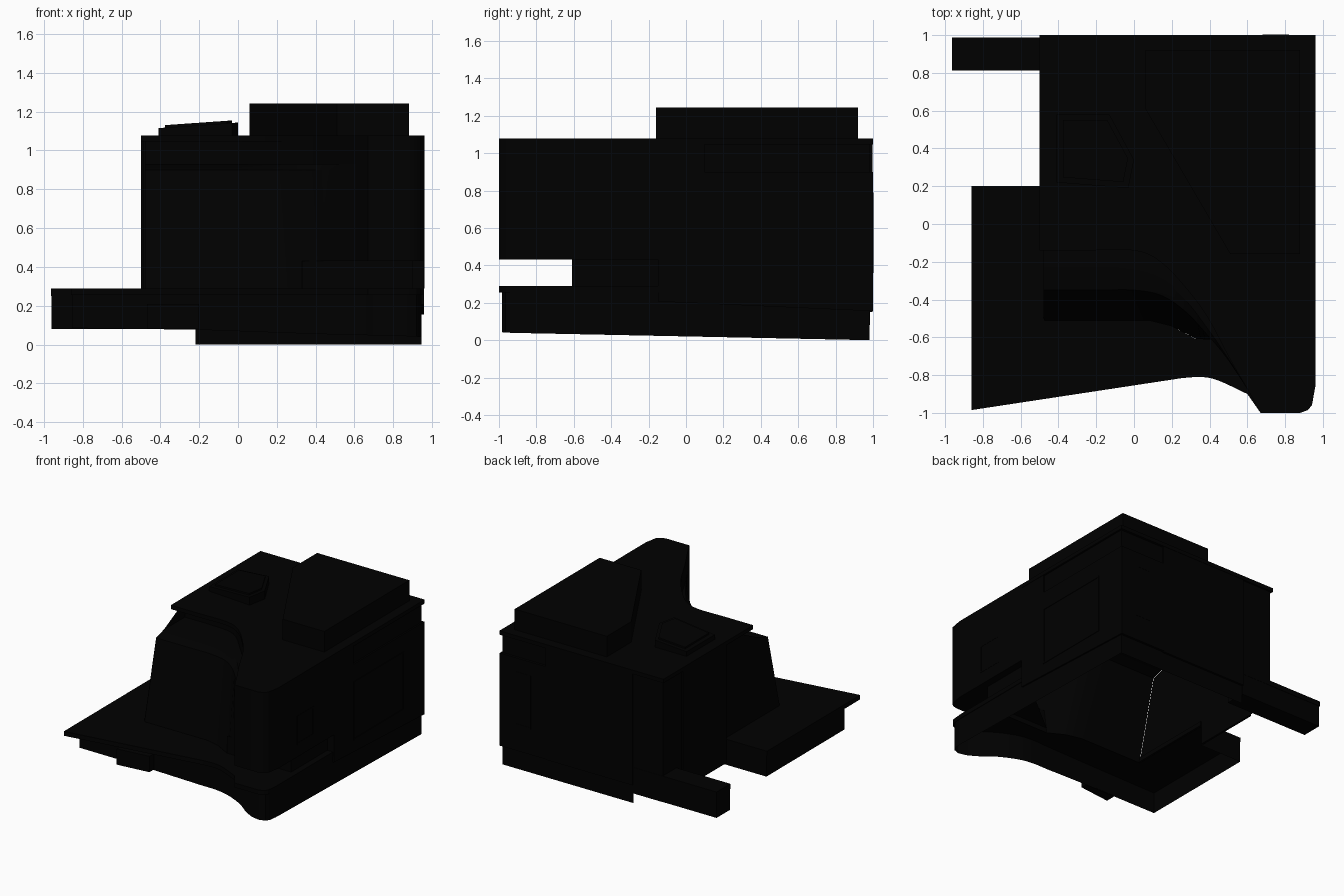
import bpy, bmesh
from mathutils import Vector

if "Cube" in bpy.data.objects:
    bpy.data.objects.remove(bpy.data.objects["Cube"])

dark = bpy.data.materials.new("dark_plaster")
dark.diffuse_color = (0.0, 0.0, 0.0, 1)
dark.use_nodes = True
dark.node_tree.nodes["Principled BSDF"].inputs["Base Color"].default_value = dark.diffuse_color


def at(pts, z):
    """Lift plan points to 3D at a height or height function."""
    return [(x, y, z(x, y) if callable(z) else z) for x, y in pts]


def loft(name, rings, closed=False, caps=False, smooth=False):
    """Skin equal-length rings of 3D points; a single ring becomes a flat face."""
    bm = bmesh.new()
    vs = [[bm.verts.new(p) for p in r] for r in rings]
    n = len(rings[0])
    for a, b in zip(vs, vs[1:]):
        for i in range(n if closed else n - 1):
            j = (i + 1) % n
            bm.faces.new((a[i], a[j], b[j], b[i]))
    ends = []
    if caps:
        ends.append(bm.faces.new(vs[-1]))
        if len(vs) > 1:
            ends.append(bm.faces.new(vs[0][::-1]))
        bmesh.ops.triangulate(bm, faces=ends)
    if len(vs) > 1:
        bmesh.ops.recalc_face_normals(bm, faces=bm.faces[:])
    me = bpy.data.meshes.new(name)
    bm.to_mesh(me)
    bm.free()
    me.materials.append(dark)
    ob = bpy.data.objects.new(name, me)
    bpy.context.collection.objects.link(ob)
    if smooth:
        bpy.ops.object.select_all(action='DESELECT')
        ob.select_set(True)
        bpy.context.view_layer.objects.active = ob
        bpy.ops.object.shade_smooth_by_angle(angle=0.5)
    return ob


def wall(name, pts, z0, z1):
    return loft(name, [at(pts, z0), at(pts, z1)], smooth=True)


def prism(name, pts, z0, z1):
    return loft(name, [at(pts, z0), at(pts, z1)], True, True)


def box(name, x0, x1, y0, y1, z0, z1):
    return prism(name, [(x0, y0), (x1, y0), (x1, y1), (x0, y1)], z0, z1)


def curve(pts, n=4, straight=False):
    """Catmull-Rom (or straight) refinement of a plan polyline."""
    v = [Vector(p) for p in pts]
    v = [2 * v[0] - v[1]] + v + [2 * v[-1] - v[-2]]
    out = []
    for a, b, c, d in zip(v, v[1:], v[2:], v[3:]):
        for k in range(n):
            t = k / n
            p = b.lerp(c, t) if straight else .5 * (
                2 * b + (c - a) * t + (2 * a - 5 * b + 4 * c - d) * t * t + (3 * b - a - 3 * c + d) * t ** 3)
            out.append(tuple(p))
    return out + [tuple(pts[-1])]


# Curves shared by the swept front wall, balcony and roof
foot = [(-.48, -.51), (-.2, -.51), (.08, -.51), (.2, -.54), (.33, -.609), (.42, -.612), (.5, -.72), (.61, -.89)]
sill = [(-.48, -.35), (-.2, -.35), (0, -.35), (.15, -.38), (.28, -.47), (.39, -.59), (.49, -.71), (.61, -.89)]
step = [(-.48, -.25), (-.2, -.25), (0, -.25), (.14, -.29), (.27, -.4), (.38, -.54), (.495, -.705), (.61, -.89)]
back = [(-.48, .01), (-.25, .01), (-.03, -.02), (.14, -.18), (.28, -.34), (.39, -.49), (.5, -.7), (.61, -.89)]
eave = [(-.5, -.14), (-.25, -.14), (0, -.14), (.14, -.2), (.28, -.345), (.39, -.495), (.5, -.7), (.61, -.89)]
nose = [(.61, -.89), (.67, -1), (.88, -1), (.92, -.985), (.942, -.96), (.96, -.86)]
foot_f = curve(foot, straight=True)
sill_f, step_f, back_f, eave_f = curve(sill), curve(step), curve(back), curve(eave)

# Swept front wall with balcony ledge and set-back wall under the roof
loft("front_wall_and_balcony", [
    at(foot_f, lambda x, y: .25 if x < .335 else .43),
    at(sill_f, .9), at(step_f, .93), at(back_f, .93), at(back_f, 1.06)], smooth=True)

# Projecting front corner and its soffit over the recessed ground floor
wall("front_corner_wall", nose + [(.96, -.15)], .43, 1.078)
loft("corner_soffit", [at([(.96, -.15), (.9, -.15), (.9, -.61)] + foot[4:] + nose[1:], .43)], caps=True)
wall("recessed_ground_wall", [(.33, -.61), (.9, -.61), (.9, -.15), (.945, -.15)], .25, .43)


# Base and cladding share sloping edges
def base_bottom(x, y):
    return min(.085, .02 * (1 - y / .98) + .035 * (.945 - x) + (.03 if x < -.4 else 0))


def clad_bottom(x, y):
    return .2 - .045 * y


# Right, back and left walls
wall("right_back_wall", [(.945, -.15), (.945, .98), (-.22, .98)],
     lambda x, y: base_bottom(x, y) if x > 0 else 0, 1.06)
wall("back_left_wall", [(-.22, .985), (-.485, .985)], .08, 1.06)
loft("left_wall", [[(-.483, y, z) for y, z in [
    (.985, .1), (.985, 1.06), (.01, 1.06), (.01, .93), (-.25, .93), (-.35, .9), (-.51, .25),
    (.2, .25), (.2, .1)]]], caps=True)
box("left_wall_panel", -.5, -.483, .2, .75, .1, 1.05)

# Cladding panels, recessed frieze at the back corner
prism("corner_cladding", [(.945, -.15), (.957, -.15), (.957, 1), (.55, 1), (.55, .98), (.945, .98)],
      clad_bottom, .9)
box("right_frieze_infill", .945, .957, -.15, .1, .9, 1.05)
box("back_cladding", -.22, .55, .98, .997, .15, 1.05)

# Roof slab oversailing the balcony, and the block on top
roof_plan = [(-.5, 1)] + eave_f + nose[1:] + [(.96, 1)]
prism("roof", roof_plan, 1.047, 1.078)
prism("roof_plant_room", [(.06, .92), (.06, .61), (.51, -.16), (.88, -.16), (.88, .92)], 1.07, 1.243)

# Skylight: sloping base and smaller glazed top
sky = [(-.41, .58), (-.13, .58), (.0, .34), (-.03, .19), (-.41, .22)]
prism("skylight_base", sky, 1.07, lambda x, y: 1.115 + .07 * (x + .41))
inner = [(-.2 + (x + .2) * .84, .39 + (y - .39) * .84) for x, y in sky]
prism("skylight_top", inner, 1.1, lambda x, y: 1.128 + .07 * (x + .41))

# Terrace deck wrapping the front, open under the building
front = [(-.86, -.985), (.2, -.824)] + curve([(.26, -.815), (.36, -.81), (.45, -.83), (.6, -.9)]) + [
    (.67, -1), (.88, -1), (.92, -.985), (.94, -.96), (.95, -.86)]
prism("terrace_deck", front + [(.95, -.15), (.9, -.15), (.9, -.61), (.33, -.61), (.2, -.54),
                               (.08, -.51), (-.475, -.51), (-.475, .2), (-.86, .2)], .255, .29)

# Base skirt with sloping bottom edge
skirt = [(-.48, .2), (-.855, .2), (-.855, -.79), (-.22, -.78)] + curve(
    [(.2, -.77), (.34, -.765), (.46, -.785), (.61, -.85), (.72, -.93), (.8, -.972)]) + [
    (.87, -.985), (.92, -.965), (.94, -.93), (.945, -.86), (.945, -.15)]
wall("base_skirt", skirt, base_bottom, .26)
prism("entrance_step", [(-.47, -.87), (-.2, -.84), (-.2, -.78), (-.47, -.78)], .083, .21)

# Low garden wall with coping at the back left
box("garden_wall", -.96, -.22, .815, .983, .08, .26)
box("garden_wall_coping", -.963, -.22, .812, .987, .25, .29)


# Window frames: four bars on the right wall or the back wall
def window(name, side, a0, a1, z0, z1, t=.012):
    for k, (p, q, u, v) in enumerate([(a0, a1, z0, z0 + t), (a0, a1, z1 - t, z1),
                                      (a0, a0 + t, z0, z1), (a1 - t, a1, z0, z1)]):
        if side == "right":
            box(f"{name}_{k}", .95, .962, p, q, u, v)
        else:
            box(f"{name}_{k}", p, q, .99, 1.002, u, v)


window("right_front_window", "right", -.62, -.41, .53, .76)
window("right_back_window", "right", .1, .74, .29, .76)
window("back_window", "back", .68, .82, .36, .79)
